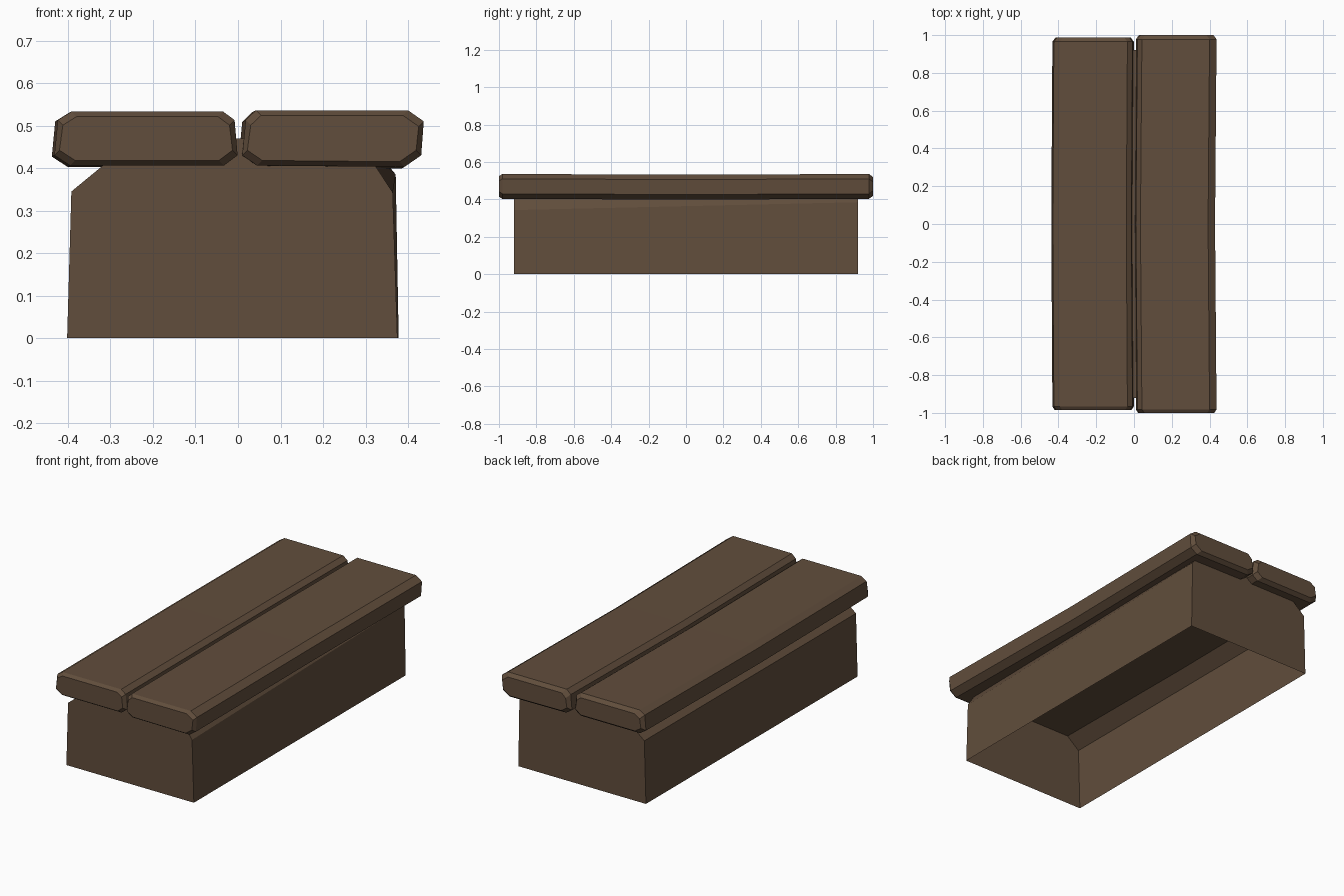
import bpy, bmesh

if "Cube" in bpy.data.objects:
    bpy.data.objects.remove(bpy.data.objects["Cube"])

wood = bpy.data.materials.new("dark_wood")
wood.diffuse_color = (0.12, 0.075, 0.045, 1)
wood.use_nodes = True
wood.node_tree.nodes["Principled BSDF"].inputs["Base Color"].default_value = wood.diffuse_color


def loft(name, sections, close_loop=True):
    """Bridge xz cross-sections, given as (y, points), and cap both ends."""
    bm = bmesh.new()
    rings = [[bm.verts.new((x, y, z)) for x, z in pts] for y, pts in sections]
    n = len(rings[0])
    for a, b in zip(rings, rings[1:]):
        for i in range(n if close_loop else n - 1):
            j = (i + 1) % n
            bm.faces.new((a[i], a[j], b[j], b[i]))
    bm.faces.new(rings[0])
    bm.faces.new(rings[-1][::-1])
    bmesh.ops.recalc_face_normals(bm, faces=bm.faces)
    mesh = bpy.data.meshes.new(name)
    bm.to_mesh(mesh)
    bm.free()
    mesh.materials.append(wood)
    obj = bpy.data.objects.new(name, mesh)
    bpy.context.collection.objects.link(obj)
    return obj


def inset(pts, d):
    """Pull a profile towards its centre by d on each axis."""
    cx = sum(p[0] for p in pts) / len(pts)
    cz = sum(p[1] for p in pts) / len(pts)
    return [(x - d * (1 if x > cx else -1), z - d * (1 if z > cz else -1))
            for x, z in pts]


def plank(name, pts, front, back, bow, sag):
    """Chamfered board, bent slightly at mid-length."""
    mid = [(x + bow, z + sag) for x, z in pts]
    loft(name, [(front, inset(pts, 0.012)), (front + 0.018, pts), (0, mid),
                (back - 0.022, pts), (back, inset(pts, 0.016))])


# Hollow base: open underneath, sloped shoulders rising under the planks
base_front = [(-0.402, 0), (-0.392, 0.345), (-0.24, 0.47),
              (0.28, 0.47), (0.364, 0.343), (0.375, 0)]
base_back = [(-0.40, 0), (-0.39, 0.345), (-0.24, 0.47),
             (0.30, 0.47), (0.371, 0.385), (0.378, 0)]
loft("base", [(-0.92, base_front), (0.92, base_back)], close_loop=False)

# Two lid planks
left = [(-0.432, 0.43), (-0.424, 0.513), (-0.392, 0.533), (-0.035, 0.533),
        (-0.008, 0.513), (-0.001, 0.43), (-0.033, 0.406), (-0.395, 0.406)]
right = [(0.010, 0.43), (0.018, 0.513), (0.042, 0.536), (0.40, 0.536),
         (0.437, 0.51), (0.431, 0.43), (0.392, 0.403), (0.045, 0.406)]
plank("left_plank", left, -0.985, 0.987, -0.006, -0.003)
plank("right_plank", right, -1.0, 1.0, -0.008, -0.004)
